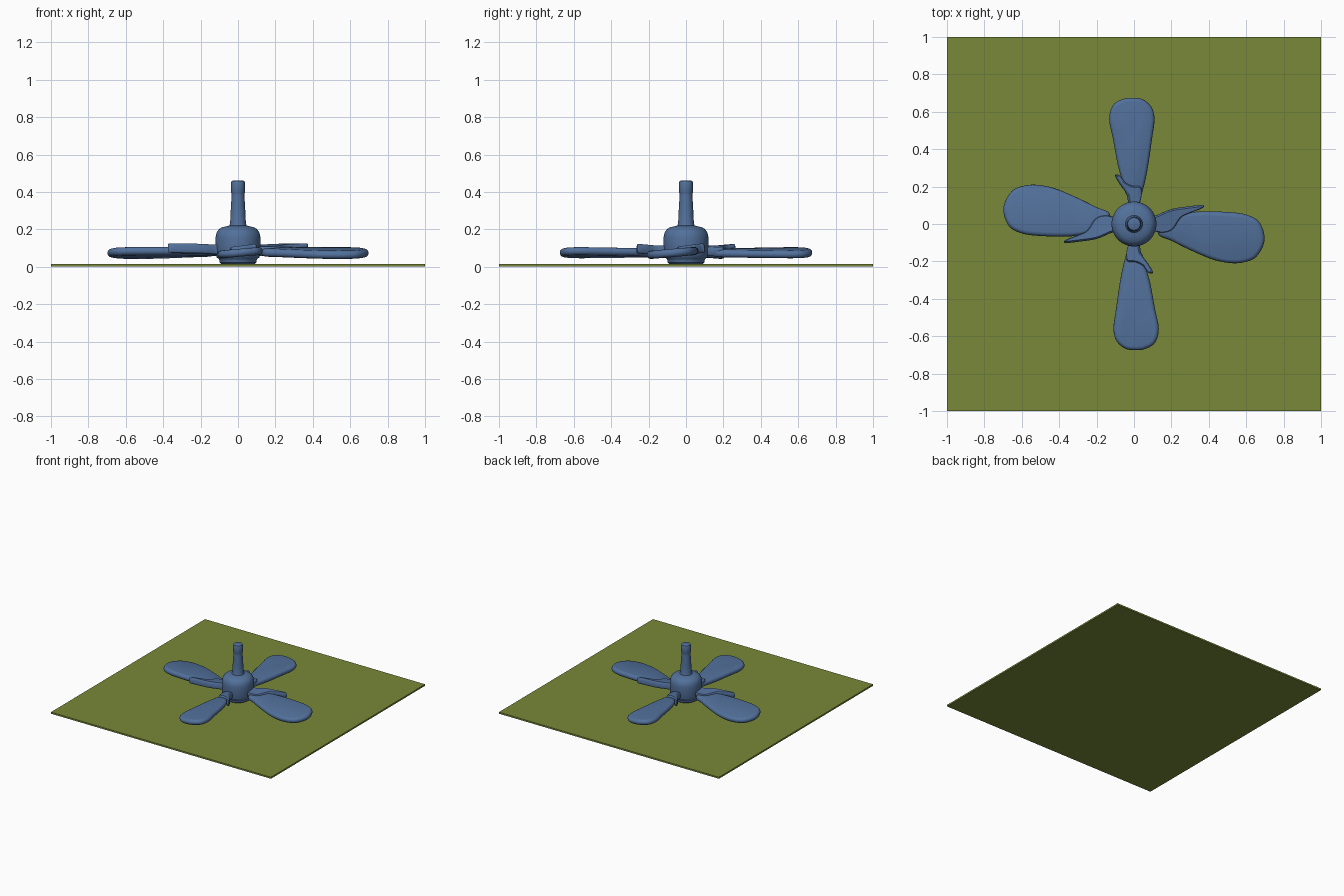
import bpy, bmesh, math
from mathutils import Vector, Matrix

if "Cube" in bpy.data.objects:
    bpy.data.objects.remove(bpy.data.objects["Cube"])


def material(name, rgb):
    m = bpy.data.materials.new(name)
    m.diffuse_color = (*rgb, 1)
    m.use_nodes = True
    m.node_tree.nodes["Principled BSDF"].inputs["Base Color"].default_value = m.diffuse_color
    return m


BLUE = material("slate blue", (0.085, 0.165, 0.33))
OLIVE = material("olive green", (0.19, 0.25, 0.04))


def finish(bm, name, mat, smooth=True):
    bmesh.ops.recalc_face_normals(bm, faces=bm.faces)
    me = bpy.data.meshes.new(name)
    bm.to_mesh(me)
    bm.free()
    ob = bpy.data.objects.new(name, me)
    bpy.context.collection.objects.link(ob)
    me.materials.append(mat)
    if smooth:
        bpy.ops.object.select_all(action='DESELECT')
        ob.select_set(True)
        bpy.context.view_layer.objects.active = ob
        bpy.ops.object.shade_smooth_by_angle(angle=math.radians(40))
    return ob


def loft(bm, rings):
    rows = [[bm.verts.new(p) for p in r] for r in rings]
    n = len(rows[0])
    for a, b in zip(rows, rows[1:]):
        for i in range(n):
            bm.faces.new((a[i], a[(i + 1) % n], b[(i + 1) % n], b[i]))
    bm.faces.new(rows[0][::-1])
    bm.faces.new(rows[-1])


def smooth_loop(pts, steps):
    """Closed Catmull-Rom curve through the points."""
    out, n = [], len(pts)
    for i in range(n):
        a, b, c, d = (Vector(pts[(i + k) % n]) for k in (-1, 0, 1, 2))
        for s in range(steps):
            t = s / steps
            out.append(0.5 * (2 * b + (c - a) * t + (2 * a - 5 * b + 4 * c - d) * t * t
                              + (3 * b - a - 3 * c + d) * t ** 3))
    return out


def slab(name, pts, half, edge, z, axis, tilt, turn, steps=5):
    """Rounded-edge plate from an outline, pitched about its axis and turned about z."""
    loop = smooth_loop(pts, steps)
    n = len(loop)
    area = sum(loop[i - 1].cross(loop[i]) for i in range(n))
    sign = 1 if area > 0 else -1
    rings = []
    m = (Matrix.Rotation(turn, 4, 'Z') @ Matrix.Translation((0, 0, z))
         @ Matrix.Rotation(tilt, 4, Vector(axis)))
    for k in range(7):
        ang = math.pi * (k / 6 - 0.5)
        inset, h = edge * (1 - math.cos(ang)), half * math.sin(ang)
        ring = []
        for i, p in enumerate(loop):
            d = (loop[(i + 1) % n] - loop[i - 1]).normalized()
            q = p + Vector((-d.y, d.x)) * sign * inset
            ring.append(m @ Vector((q.x, q.y, h)))
        rings.append(ring)
    bm = bmesh.new()
    loft(bm, rings)
    return finish(bm, name, BLUE)


# Thin square base plate
bm = bmesh.new()
bmesh.ops.create_cube(bm, size=1, matrix=Matrix.Translation((0, 0, 0.007))
                      @ Matrix.Diagonal((2, 2, 0.013, 1)))
finish(bm, "base_plate", OLIVE, False)

# Turned hub with stem
profile = [(0.085, 0.012), (0.098, 0.022), (0.1, 0.035), (0.104, 0.042), (0.114, 0.05),
           (0.119, 0.065), (0.12, 0.155), (0.116, 0.178), (0.105, 0.198), (0.088, 0.21),
           (0.065, 0.216), (0.046, 0.22), (0.042, 0.235), (0.039, 0.3), (0.034, 0.385),
           (0.034, 0.39), (0.037, 0.398), (0.037, 0.45), (0.034, 0.458), (0.028, 0.461)]
bm = bmesh.new()
loft(bm, [[(r * math.cos(math.tau * i / 48), r * math.sin(math.tau * i / 48), z)
           for i in range(48)] for r, z in profile])
finish(bm, "hub_and_stem", BLUE)

# Outlines of the narrow (+y) and wide (-x) blades and their pointed brackets
narrow = [(-.035, .15), (-.06, .22), (-.088, .32), (-.112, .45), (-.133, .56), (-.113, .635),
          (-.06, .668), (-.01, .675), (.045, .667), (.093, .627), (.11, .56), (.096, .45),
          (.074, .3), (.05, .19), (.03, .15)]
wide = [(-.13, .055), (-.2, .09), (-.29, .135), (-.4, .183), (-.48, .205), (-.56, .21),
        (-.64, .187), (-.685, .13), (-.698, .065), (-.67, -.01), (-.61, -.047), (-.52, -.063),
        (-.36, -.067), (-.22, -.055), (-.13, -.04)]
narrow_bracket = [(-.025, .1), (-.04, .16), (-.075, .21), (-.102, .258), (-.08, .262),
                  (-.05, .225), (-.01, .205), (.035, .2), (.04, .15), (.022, .1)]
wide_bracket = [(-.1, .03), (-.16, .045), (-.21, .025), (-.25, -.035), (-.3, -.06),
                (-.365, -.086), (-.368, -.102), (-.29, -.094), (-.2, -.08), (-.13, -.05), (-.1, -.035)]

# Each blade pair is a half-turn copy, with the bracket side pitched upward
for n, turn in enumerate((0, math.pi)):
    t = math.radians(5)
    slab(f"narrow_blade_{n + 1}", narrow, 0.021, 0.021, 0.074, (0, 1, 0), t, turn)
    slab(f"narrow_bracket_{n + 1}", narrow_bracket, 0.025, 0.008, 0.085, (0, 1, 0), t * 1.5, turn, 3)
    slab(f"wide_blade_{n + 1}", wide, 0.022, 0.022, 0.08, (-1, 0, 0), t, turn)
    slab(f"wide_bracket_{n + 1}", wide_bracket, 0.025, 0.006, 0.088, (-1, 0, 0), t * 1.5, turn, 3)
